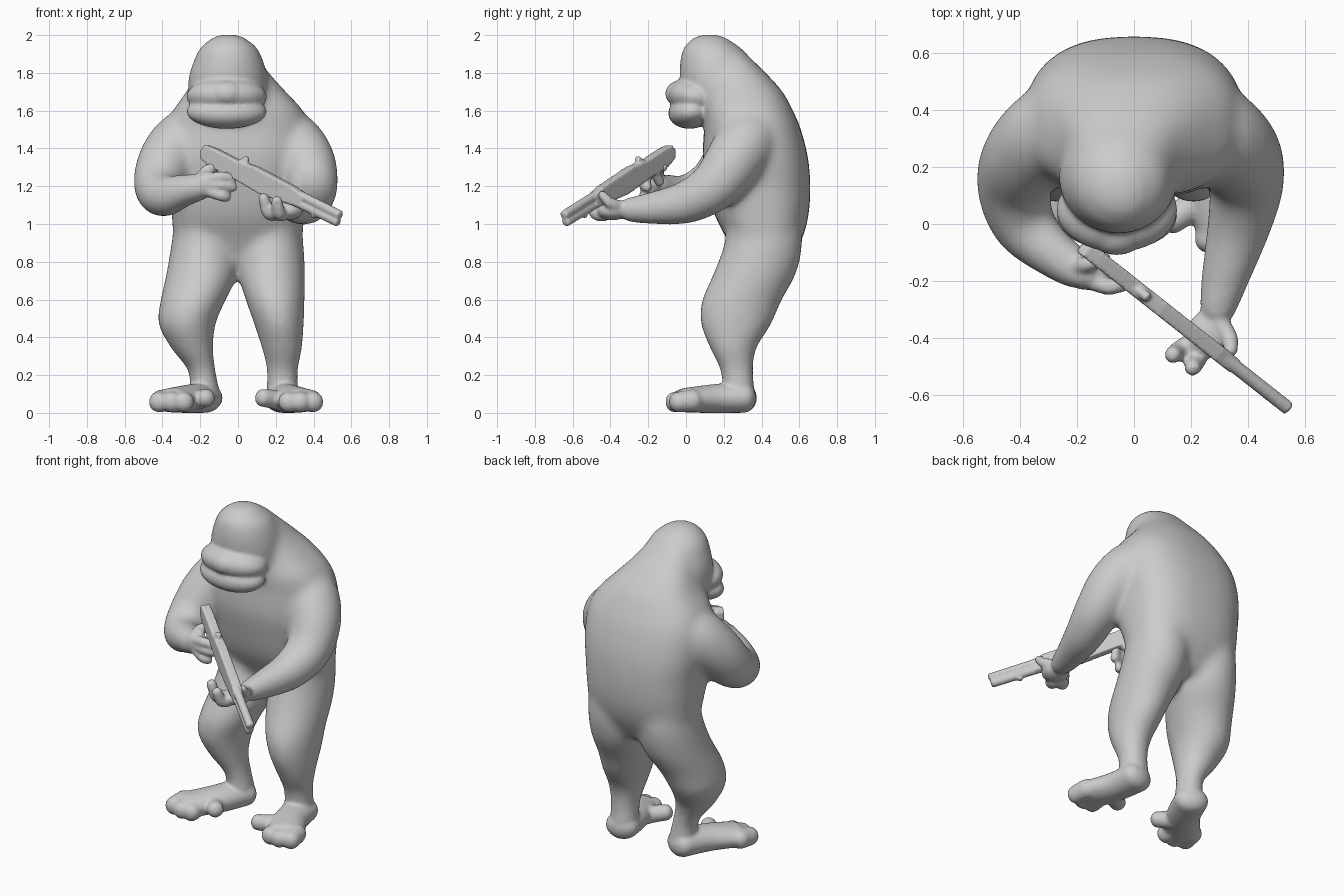
import bpy, bmesh, math
from mathutils import Vector, Matrix

if "Cube" in bpy.data.objects:
    bpy.data.objects.remove(bpy.data.objects["Cube"])


def spline(st, steps=5):
    """Catmull-Rom through stations (x, y, z, rx, ry)."""
    st = [tuple(s) + (s[3],) if len(s) == 4 else tuple(s) for s in st]
    p = [st[0]] + st + [st[-1]]
    out = []
    for i in range(1, len(p) - 2):
        for k in range(steps):
            t = k / steps
            out.append([0.5 * (2 * b + (c - a) * t + (2 * a - 5 * b + 4 * c - d) * t * t
                        + (3 * b - a - 3 * c + d) * t ** 3)
                        for a, b, c, d in zip(p[i - 1], p[i], p[i + 1], p[i + 2])])
    return out + [list(st[-1])]


def loft(bm, stations, flat=False, dome=0.8, power=2.0, n=28):
    """Closed tube through the stations with domed ends; flat keeps rings horizontal."""
    pts = spline(stations)
    pos = [Vector(q[:3]) for q in pts]
    rings = []
    last = len(pts) - 1
    for i, q in enumerate(pts):
        t = (pos[min(i + 1, last)] - pos[max(i - 1, 0)]).normalized()
        if flat:
            t = Vector((0, 0, math.copysign(1, t.z)))
            a, b = Vector((1, 0, 0)), Vector((0, 1, 0))
        else:
            ref = Vector((0, 0, 1)) if abs(t.z) < 0.95 else Vector((0, 1, 0))
            a = t.cross(ref).normalized()
            b = a.cross(t)
        ring = (pos[i], a, b, q[3], q[4])
        h = dome * min(q[3], q[4])
        ends = [(pos[i] + t * h * math.sin(k), a, b, q[3] * math.cos(k), q[4] * math.cos(k))
                for k in (0.4, 0.8, 1.15, 1.45)]
        if i == 0:
            rings += [(pos[i] * 2 - e[0],) + e[1:] for e in reversed(ends)]
        rings.append(ring)
        if i == last:
            rings += ends
    loops = []
    for c, a, b, ra, rb in rings:
        loop = []
        for k in range(n):
            u = 2 * math.pi * k / n
            cu, su = math.cos(u), math.sin(u)
            v = (c + a * ra * math.copysign(abs(cu) ** (2 / power), cu)
                 + b * rb * math.copysign(abs(su) ** (2 / power), su))
            v.z = max(v.z, 0.0)
            loop.append(bm.verts.new(v))
        loops.append(loop)
    faces = [bm.faces.new(loops[0]), bm.faces.new(loops[-1])]
    for l0, l1 in zip(loops, loops[1:]):
        for k in range(n):
            faces.append(bm.faces.new((l0[k], l0[(k + 1) % n], l1[(k + 1) % n], l1[k])))
    bmesh.ops.recalc_face_normals(bm, faces=faces)


def ball(bm, c, r, tilt=0):
    m = (Matrix.Translation(c) @ Matrix.Rotation(tilt, 4, 'X')
         @ Matrix.Diagonal((*r, 1)))
    bmesh.ops.create_uvsphere(bm, u_segments=28, v_segments=18, radius=1, matrix=m)


def fuse(name, bm, voxel, iters):
    """Melt all overlapping parts into one smooth skin."""
    me = bpy.data.meshes.new(name)
    bm.to_mesh(me)
    bm.free()
    ob = bpy.data.objects.new(name, me)
    bpy.context.collection.objects.link(ob)
    r = ob.modifiers.new("melt", 'REMESH')
    r.mode, r.voxel_size = 'VOXEL', voxel
    s = ob.modifiers.new("soften", 'SMOOTH')
    s.factor, s.iterations = 0.5, iters
    bpy.context.view_layer.update()
    ob.data = bpy.data.meshes.new_from_object(ob.evaluated_get(bpy.context.evaluated_depsgraph_get()))
    ob.modifiers.clear()
    for f in ob.data.polygons:
        f.use_smooth = True
    return ob


# Torso: hunched trunk
bm = bmesh.new()
loft(bm, [(0, .41, .8, .2, .14), (0, .415, .92, .33, .2), (0, .40, 1.05, .352, .25),
          (0, .385, 1.2, .365, .274), (0, .367, 1.35, .385, .28), (0, .352, 1.5, .38, .257),
          (0, .33, 1.6, .345, .237), (-.01, .31, 1.7, .265, .202), (-.03, .265, 1.8, .195, .158),
          (-.045, .2, 1.89, .15, .13)],
     flat=True, power=2.5, dome=0.3)
# Head
loft(bm, [(-.055, .14, 1.58, .17, .11), (-.055, .155, 1.68, .205, .17), (-.055, .165, 1.77, .21, .2),
          (-.05, .155, 1.86, .187, .188), (-.05, .138, 1.935, .152, .153), (-.05, .125, 1.975, .1, .1)],
     flat=True, dome=0.3)
# Arms
loft(bm, [(-.18, .37, 1.46, .13), (-.28, .33, 1.44, .165), (-.375, .245, 1.335, .155),
          (-.42, .14, 1.21, .135), (-.39, .005, 1.15, .115), (-.295, -.095, 1.175, .09),
          (-.19, -.165, 1.2, .074)])
loft(bm, [(.18, .37, 1.46, .13), (.27, .33, 1.44, .165), (.36, .255, 1.335, .155),
          (.395, .15, 1.2, .135), (.37, .0, 1.115, .115), (.325, -.17, 1.085, .09),
          (.29, -.31, 1.075, .067)])
# Legs
loft(bm, [(-.18, .41, 1.05, .15, .19), (-.178, .41, .9, .175, .207), (-.19, .365, .74, .19, .22),
          (-.24, .293, .59, .172, .212), (-.27, .265, .47, .152, .188), (-.242, .25, .34, .112, .124),
          (-.19, .27, .22, .074, .088), (-.175, .28, .1, .085, .09)], flat=True)
loft(bm, [(.18, .41, 1.05, .15, .19), (.175, .41, .9, .172, .207), (.178, .365, .74, .178, .22),
          (.198, .293, .59, .155, .212), (.217, .265, .47, .132, .188), (.233, .25, .34, .107, .124),
          (.235, .27, .22, .083, .088), (.235, .28, .1, .09, .09)], flat=True)
core = fuse("core", bm, 0.014, 36)

bm = bmesh.new()
bm.from_mesh(core.data)
bpy.data.objects.remove(core)
# Muzzle: broad upper lip, jaw, nose ridge and soft brow
ball(bm, (-.06, .05, 1.675), (.213, .15, .1), -.15)
ball(bm, (-.06, .03, 1.595), (.213, .125, .09), .15)
ball(bm, (-.06, -.03, 1.69), (.1, .08, .07))
ball(bm, (-.055, .06, 1.79), (.14, .08, .07))

# Feet: heel, sole, broad toes and opposable thumb toe
for hx, mx, tx, thumb in ((-.175, -.245, -.35, -.165), (.235, .265, .33, .13)):
    loft(bm, [(hx, .305, .08, .1, .08), (mx, .15, .075, .1, .077),
              (tx, -.0, .067, .115, .065)], dome=0.8)
    side = math.copysign(1, hx)
    for off, ty in ((-.06, -.06), (.0, -.065), (.065, -.045)):
        loft(bm, [(tx + side * off * .8, .04, .065, .06),
                  (tx + side * off * 1.05, ty, .057, .055)], n=16)
    loft(bm, [(mx, .14, .06, .06), ((mx + thumb) / 2, .06, .07, .052),
              (thumb, .01, .08, .048)], n=16)

# Trigger hand: palm, fingers and thumb
ball(bm, (-.165, -.18, 1.21), (.075, .052, .07))
for z, x in ((1.25, -.03), (1.205, -.025), (1.15, -.06)):
    loft(bm, [(-.17, -.19, (z + 1.21) / 2, .033), (-.09, -.22, z, .03), (x, -.205, z - .01, .027)], n=14)
loft(bm, [(-.19, -.15, 1.25, .033), (-.16, -.14, 1.29, .028), (-.1, -.12, 1.3, .025)], n=14)

# Support hand: cupped palm, fingers and thumb
ball(bm, (.265, -.385, 1.07), (.08, .085, .05))
for a, b in (((.2, -.42, 1.055), (.135, -.46, 1.14)), ((.235, -.44, 1.05), (.205, -.505, 1.125))):
    mid = (a[0] * .4 + b[0] * .6, a[1] * .4 + b[1] * .6, 1.06)
    loft(bm, [(*a, .038), (*mid, .036), (*b, .03)], n=14)
loft(bm, [(.3, -.35, 1.09, .037), (.335, -.4, 1.11, .031), (.34, -.445, 1.155, .025)], n=14)
fuse("ape_body", bm, 0.0095, 8)

# Rifle: side profile (along, height) given a thickness, then melted smooth
start, end = Vector((-.165, -.09, 1.375)), Vector((.535, -.642, 1.03))
u = (end - start).normalized()
w = u.cross(Vector((0, 0, 1))).normalized()
v = w.cross(u)


def at(t, h, s=0):
    return start + u * t + v * h + w * s


def slab(bm, profile, half):
    sides = [[bm.verts.new(at(t, h, s)) for t, h in profile] for s in (-half, half)]
    faces = [bm.faces.new(sides[0]), bm.faces.new(sides[1])]
    for k in range(len(profile)):
        j = (k + 1) % len(profile)
        faces.append(bm.faces.new((sides[0][k], sides[0][j], sides[1][j], sides[1][k])))
    bmesh.ops.recalc_face_normals(bm, faces=faces)


bm = bmesh.new()
slab(bm, [(-.03, .01), (-.015, .04), (.05, .045), (.22, .042), (.34, .055), (.62, .048), (.7, .03),
          (.7, -.035), (.6, -.05), (.42, -.068), (.2, -.055), (.05, -.055), (-.015, -.035)], .028)
# barrel, lower tube, sight, grip, front post
for a, b, r in (((.55, .02), (.955, .018), .025), ((.55, -.025), (.955, -.022), .025),
                ((.23, .035), (.265, .07), .018), ((.16, -.03), (.125, -.12), .026),
                ((.78, -.02), (.8, -.052), .018)):
    loft(bm, [(*at(*a), r), (*at(*b), r)], n=14, dome=.3)
fuse("rifle", bm, 0.007, 4)
